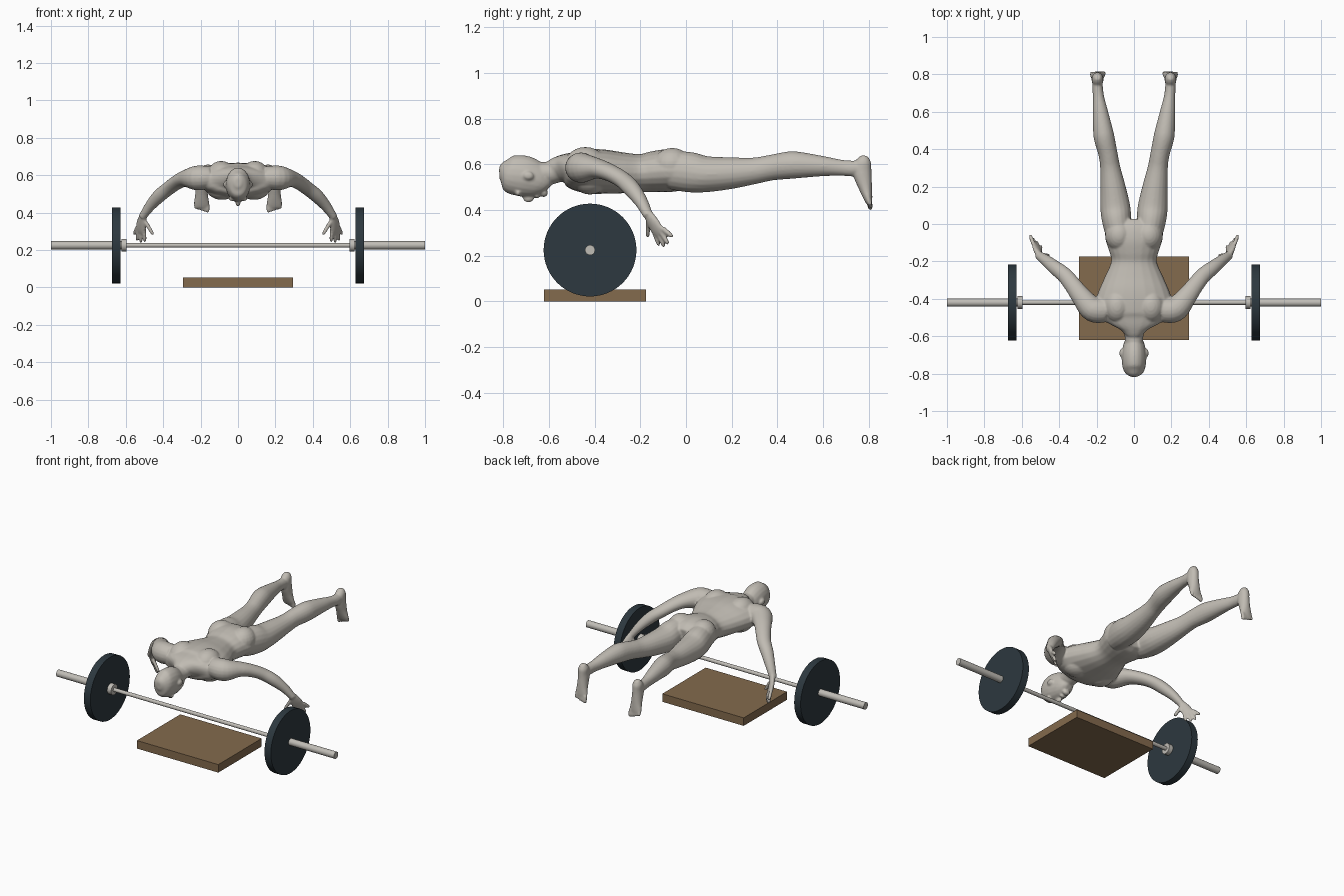
import bpy, bmesh, math
from mathutils import Vector, Matrix

cube = bpy.data.objects.get("Cube")
if cube:
    bpy.data.objects.remove(cube, do_unlink=True)


def material(name, color):
    mat = bpy.data.materials.new(name)
    mat.use_nodes = True
    mat.diffuse_color = (*color, 1)
    mat.node_tree.nodes["Principled BSDF"].inputs["Base Color"].default_value = (*color, 1)
    return mat


SKIN = material("warm grey skin", (.53, .50, .45))
CLOTH = material("charcoal cloth", (.09, .088, .11))
IRON = material("dark slate iron", (.026, .04, .05))
STEEL = material("pale steel", (.53, .51, .47))
WOOD = material("brown wood", (.23, .145, .075))

X_AXIS, Z_AXIS = Vector((1, 0, 0)), Vector((0, 0, 1))
RING = 20


def make_object(name, bm, *mats):
    mesh = bpy.data.meshes.new(name)
    bmesh.ops.recalc_face_normals(bm, faces=bm.faces[:])
    bm.to_mesh(mesh)
    bm.free()
    obj = bpy.data.objects.new(name, mesh)
    bpy.context.collection.objects.link(obj)
    for mat in mats:
        mesh.materials.append(mat)
    return obj


def smooth_rows(rows, steps=5):
    """Catmull-Rom interpolation through the section rows."""
    rows = [Vector(r) for r in rows]
    out = []
    for i in range(len(rows) - 1):
        a, b, c, d = (rows[max(0, min(len(rows) - 1, i + k))] for k in (-1, 0, 1, 2))
        for s in range(steps):
            t = s / steps
            out.append(b + (c - a) * (t / 2) + (a * 2 - b * 5 + c * 4 - d) * (t * t / 2)
                       + (b * 3 - a - c * 3 + d) * (t ** 3 / 2))
    return out + [rows[-1]]


def loft(bm, rows, ref=X_AXIS, sides=(1,)):
    """Skin elliptical rings (x, y, z, half width, half depth) along a path."""
    rows = smooth_rows(rows)
    for side in sides:
        rings = []
        for i, row in enumerate(rows):
            centre = Vector(row[:3])
            ahead, behind = rows[min(i + 1, len(rows) - 1)], rows[max(i - 1, 0)]
            tangent = (Vector(ahead[:3]) - Vector(behind[:3])).normalized()
            u = (ref - tangent * ref.dot(tangent)).normalized()
            v = tangent.cross(u)
            ring = []
            for k in range(RING):
                ang = math.tau * k / RING
                p = centre + u * row[3] * math.cos(ang) + v * row[4] * math.sin(ang)
                ring.append(bm.verts.new((p.x * side, p.y, p.z)))
            rings.append(ring)
        for low, high in zip(rings, rings[1:]):
            for k in range(RING):
                j = (k + 1) % RING
                bm.faces.new((low[k], low[j], high[j], high[k]))
        bm.faces.new(rings[0])
        bm.faces.new(rings[-1])


def blob(bm, centre, radii, sides=(1, -1)):
    for side in sides:
        place = Matrix.Translation((centre[0] * side, *centre[1:])) @ Matrix.Diagonal((*radii, 1))
        bmesh.ops.create_uvsphere(bm, u_segments=20, v_segments=12, radius=1, matrix=place)


def digit(bm, base, tip, radius, sides=(1, -1)):
    """Tapered finger or toe with a rounded end."""
    base, tip = Vector(base), Vector(tip)
    rows = [(*base.lerp(tip, t), radius * f, radius * f)
            for t, f in ((0, 1), (.5, 1), (.85, .85), (1, .4))]
    loft(bm, rows, Vector((.67, .73, .1)), sides)


BOTH = (1, -1)
bm = bmesh.new()

# torso and neck: y, z, half width, half depth
torso = [(-.69, .565, .045, .045), (-.60, .562, .05, .05), (-.565, .575, .07, .056),
         (-.53, .582, .14, .064), (-.49, .576, .2, .086), (-.43, .57, .21, .097),
         (-.36, .568, .19, .097), (-.28, .563, .155, .09), (-.2, .562, .122, .083),
         (-.14, .568, .135, .09), (-.08, .572, .153, .094), (-.02, .57, .15, .085),
         (.02, .565, .1, .06)]
loft(bm, [(0, *r) for r in torso])
blob(bm, (.09, -.44, .6), (.075, .09, .076))    # shoulder blades
blob(bm, (.08, -.06, .595), (.075, .085, .077))  # buttocks
blob(bm, (.085, -.42, .53), (.085, .075, .062))  # chest

# head, facing down
head = [(-.817, .56, .018, .025), (-.80, .56, .044, .055), (-.77, .555, .06, .082),
        (-.72, .55, .066, .09), (-.68, .54, .063, .086), (-.64, .525, .055, .07),
        (-.61, .51, .04, .045), (-.598, .5, .02, .02)]
loft(bm, [(0, *r) for r in head])
blob(bm, (.067, -.69, .55), (.011, .024, .018))  # ears
blob(bm, (.027, -.735, .475), (.024, .012, .014))  # brows
blob(bm, (0, -.69, .451), (.013, .024, .018), (1,))  # nose
blob(bm, (0, -.652, .461), (.022, .012, .01), (1,))  # mouth
blob(bm, (0, -.622, .475), (.024, .018, .018), (1,))  # chin

# legs
leg = [(.08, -.06, .575, .07, .085), (.093, .02, .565, .078, .088), (.1, .09, .557, .08, .079),
       (.113, .2, .562, .067, .069), (.127, .3, .572, .054, .058), (.138, .37, .585, .051, .056),
       (.157, .45, .596, .055, .06), (.166, .5, .597, .053, .057), (.18, .6, .592, .041, .044),
       (.19, .68, .585, .03, .035), (.195, .74, .582, .028, .034), (.195, .785, .59, .024, .026)]
loft(bm, leg, sides=BOTH)

# feet hanging down from the heels
foot = [(.195, .785, .637, .014, .014), (.195, .778, .612, .029, .034),
        (.195, .77, .57, .031, .042), (.195, .785, .5, .034, .03),
        (.195, .797, .45, .041, .019), (.195, .803, .425, .038, .011)]
loft(bm, foot, sides=BOTH)
for i in range(5):
    x = .163 + .016 * i
    digit(bm, (x, .802, .445), (x, .808, .4 + .005 * i), .0115 - .0008 * i)

# arms, swept back and down
arm = [(.15, -.46, .588, .06, .065), (.22, -.455, .585, .066, .068), (.28, -.39, .582, .045, .054),
       (.325, -.33, .562, .038, .046), (.37, -.275, .53, .036, .042), (.42, -.235, .49, .036, .038),
       (.47, -.195, .435, .028, .03), (.512, -.165, .375, .02, .022)]
loft(bm, arm, Z_AXIS, BOTH)

# hands with spread fingers
palm = [(.505, -.17, .39, .02, .018), (.515, -.147, .35, .031, .016),
        (.52, -.127, .315, .035, .014), (.522, -.117, .295, .03, .01)]
loft(bm, palm, Vector((.67, .73, .1)), BOTH)
for base, tip in (((.495, -.165, .35), (.452, -.168, .28)),
                  ((.503, -.142, .315), (.497, -.118, .243)),
                  ((.516, -.126, .31), (.52, -.095, .238)),
                  ((.53, -.113, .31), (.54, -.077, .25)),
                  ((.54, -.102, .32), (.556, -.058, .282))):
    digit(bm, base, tip, .0105)

# fuse all body parts into one smooth skin
body = make_object("swimmer_body", bm)
remesh = body.modifiers.new("fuse", "REMESH")
remesh.mode = "VOXEL"
remesh.voxel_size = .0058
soften = body.modifiers.new("soften", "SMOOTH")
soften.factor = .5
soften.iterations = 4
fused = bpy.data.meshes.new_from_object(body.evaluated_get(bpy.context.evaluated_depsgraph_get()))
body.modifiers.clear()
body.data = fused
body.name = "athlete_body"

# shorts: cut the skin at waist and hem, then colour the band between
WAIST, HEM = -.148, .088
bm = bmesh.new()
bm.from_mesh(fused)
for y in (WAIST, HEM):
    bmesh.ops.bisect_plane(bm, geom=bm.verts[:] + bm.edges[:] + bm.faces[:],
                           plane_co=(0, y, 0), plane_no=(0, 1, 0))
for face in bm.faces:
    c = face.calc_center_median()
    face.material_index = int(WAIST < c.y < HEM and abs(c.x) < .3)
    face.smooth = True
bm.to_mesh(fused)
bm.free()
fused.materials.clear()
for mat in (SKIN, CLOTH):
    fused.materials.append(mat)


# barbell
def rod(name, x0, x1, radius, mat, segments=32):
    bm = bmesh.new()
    place = Matrix.Translation(((x0 + x1) / 2, -.42, .225)) @ Matrix.Rotation(math.pi / 2, 4, "Y")
    bmesh.ops.create_cone(bm, cap_ends=True, segments=segments, radius1=radius, radius2=radius,
                          depth=abs(x1 - x0), matrix=place)
    obj = make_object(name, bm, mat)
    bpy.ops.object.select_all(action="DESELECT")
    obj.select_set(True)
    bpy.context.view_layer.objects.active = obj
    bpy.ops.object.shade_smooth_by_angle()


rod("bar_shaft", -.61, .61, .012, STEEL)
for side, label in ((1, "left"), (-1, "right")):
    rod(label + "_sleeve", side * .6, side, .022, STEEL)
    rod(label + "_collar", side * .596, side * .624, .034, STEEL)
    rod(label + "_weight_plate", side * .627, side * .673, .203, IRON, 64)

# floor board
bm = bmesh.new()
bmesh.ops.create_cube(bm, size=1, matrix=Matrix.Translation((0, -.398, .026))
                      @ Matrix.Diagonal((.586, .446, .052, 1)))
make_object("floor_board", bm, WOOD)
